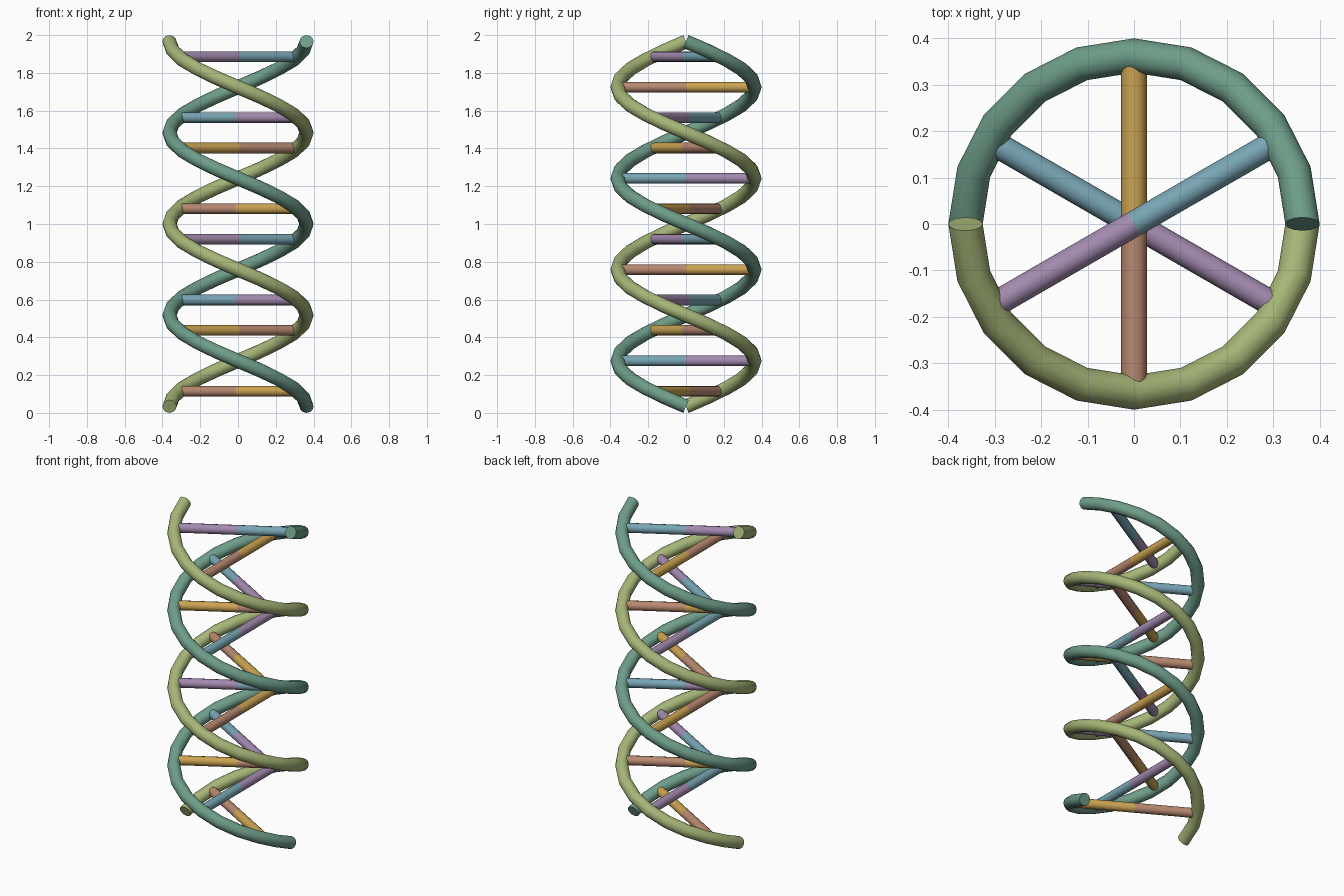
import bpy, bmesh, math
from mathutils import Vector

if "Cube" in bpy.data.objects:
    bpy.data.objects.remove(bpy.data.objects["Cube"])

R, TUBE, RUNG = 0.363, 0.037, 0.028   # helix, strand and rung radii
TURNS, STEPS, SIDES, PAIRS = 2, 20, 12, 12
Z0 = 0.034                            # strand centre line start height
Z1 = 2 - Z0


def material(name, rgb):
    m = bpy.data.materials.new(name)
    lin = [((c / 255 + 0.055) / 1.055) ** 2.4 for c in rgb]
    m.diffuse_color = (*lin, 1)
    m.use_nodes = True
    m.node_tree.nodes["Principled BSDF"].inputs["Base Color"].default_value = m.diffuse_color
    return m


teal = material("teal_green", (110, 157, 137))
olive = material("light_olive", (165, 181, 119))
gold = material("gold", (203, 163, 82))
brown = material("clay_brown", (184, 137, 112))
blue = material("dusty_blue", (120, 165, 180))
purple = material("soft_purple", (163, 138, 175))


def radial(f, phase):
    """Outward direction at fraction f of the height."""
    a = phase - f * TURNS * math.tau
    return Vector((math.cos(a), math.sin(a), 0))


def tube(name, rings, radius, mat):
    """Capped tube through (centre, normal, binormal) rings."""
    bm = bmesh.new()
    loops = []
    for c, n, b in rings:
        loops.append([bm.verts.new(c + radius * (n * math.cos(k * math.tau / SIDES)
                                                 + b * math.sin(k * math.tau / SIDES)))
                      for k in range(SIDES)])
    for p, q in zip(loops, loops[1:]):
        for k in range(SIDES):
            j = (k + 1) % SIDES
            bm.faces.new((p[k], p[j], q[j], q[k])).smooth = True
    bm.faces.new(loops[0][::-1])
    bm.faces.new(loops[-1])
    bmesh.ops.recalc_face_normals(bm, faces=bm.faces)
    me = bpy.data.meshes.new(name)
    bm.to_mesh(me)
    bm.free()
    me.materials.append(mat)
    ob = bpy.data.objects.new(name, me)
    bpy.context.collection.objects.link(ob)


# Two helical strands, half a turn apart
up = Vector((0, 0, 1))
for name, phase, mat in (("strand_a", 0, teal), ("strand_b", math.pi, olive)):
    rings = []
    for i in range(TURNS * STEPS + 1):
        f = i / (TURNS * STEPS)
        n = radial(f, phase)
        tangent = n.cross(up) * (R * TURNS * math.tau) + up * (Z1 - Z0)
        rings.append((n * R + up * (Z0 + f * (Z1 - Z0)), n, tangent.normalized().cross(n)))
    tube(name, rings, TUBE, mat)

# Rungs: two coloured halves each, colour pairs alternating upwards
for i in range(PAIRS):
    f = (i + 0.5) / PAIRS
    z = up * (Z0 + f * (Z1 - Z0))
    for side, phase, mats in (("a", 0, (gold, blue)), ("b", math.pi, (brown, purple))):
        d = radial(f, phase)
        s = up.cross(d)
        tube(f"rung_{i + 1}_{side}", [(z, s, up), (z + d * (R - 0.005), s, up)],
             RUNG, mats[i % 2])
